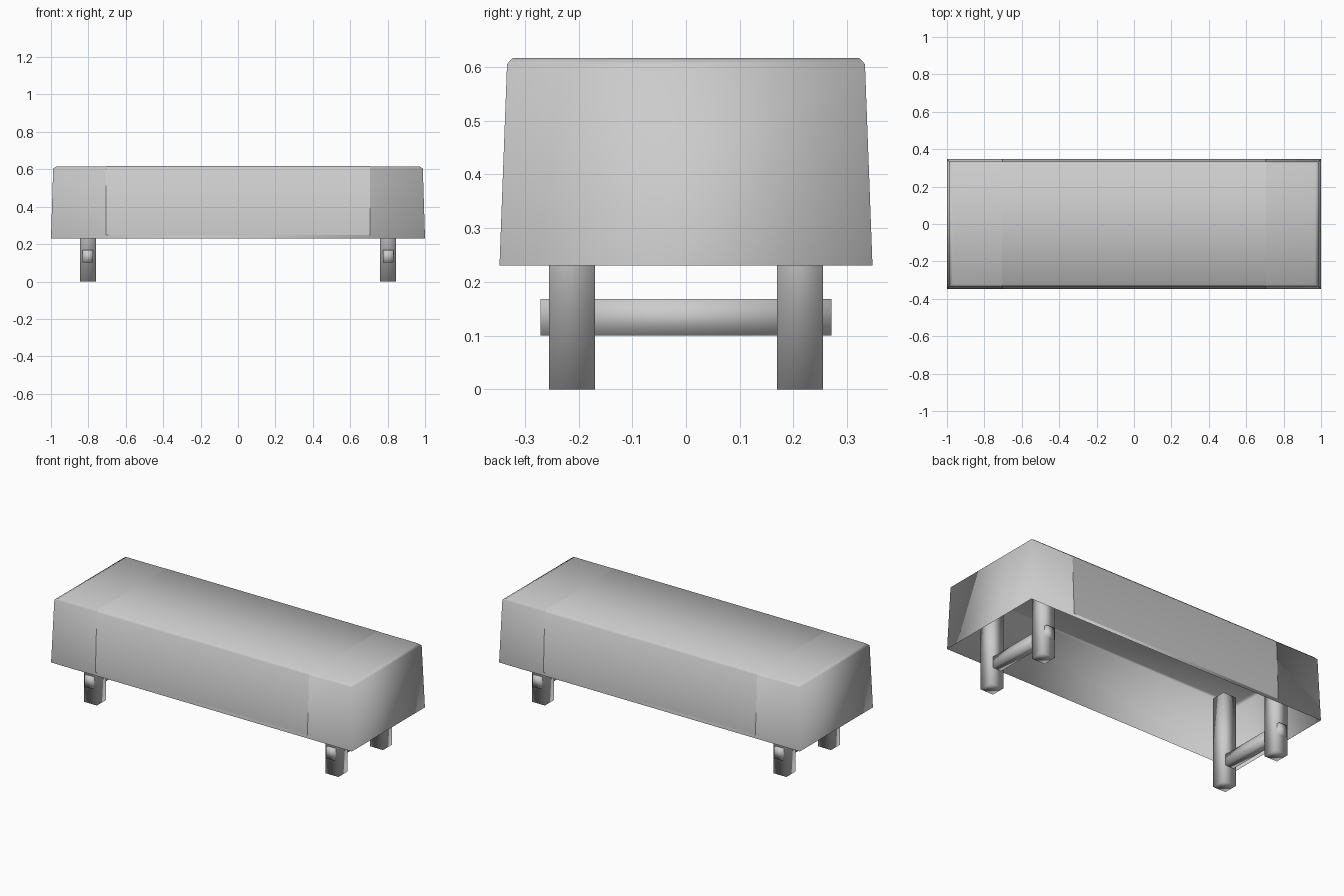
import bpy, bmesh

if "Cube" in bpy.data.objects:
    bpy.data.objects.remove(bpy.data.objects["Cube"])


def finish(name, bm):
    bmesh.ops.recalc_face_normals(bm, faces=bm.faces)
    mesh = bpy.data.meshes.new(name)
    bm.to_mesh(mesh)
    bm.free()
    mesh.shade_smooth()
    obj = bpy.data.objects.new(name, mesh)
    bpy.context.collection.objects.link(obj)
    return obj


def box(name, center, size):
    bm = bmesh.new()
    bmesh.ops.create_cube(bm, size=1)
    for v in bm.verts:
        v.co = [c + s * p for c, s, p in zip(center, size, v.co)]
    return finish(name, bm)


# Cover shell: tapered walls, chamfered rim, flat top, open underneath
bm = bmesh.new()
rings = []
for hx, hy, z in [(1.0, 0.347, 0.23), (0.988, 0.333, 0.605), (0.968, 0.323, 0.616)]:
    rings.append([bm.verts.new((sx * hx, sy * hy, z))
                  for sx, sy in ((-1, -1), (1, -1), (1, 1), (-1, 1))])
for lo, hi in zip(rings, rings[1:]):
    for i in range(4):
        j = (i + 1) % 4
        bm.faces.new((lo[i], lo[j], hi[j], hi[i]))
bm.faces.new(rings[-1])
finish("cover_shell", bm)

# Middle panel: thin sheet folded over the shell between x = -0.7 and 0.7
bm = bmesh.new()
half = [(-0.3475, 0.25), (-0.334, 0.605), (-0.3235, 0.6167)]
profile = half + [(-y, z) for y, z in reversed(half)]
rows = [[bm.verts.new((x, y, z)) for y, z in profile] for x in (-0.705, 0.705)]
for i in range(len(profile) - 1):
    bm.faces.new((rows[0][i], rows[1][i], rows[1][i + 1], rows[0][i + 1]))
panel = finish("middle_panel", bm)
# Make sure the open sheet faces outward
if max(panel.data.polygons, key=lambda p: p.center.z).normal.z < 0:
    panel.data.flip_normals()

# Legs and the crossbar that passes through each pair
for sx, side in ((-1, "left"), (1, "right")):
    for sy, end in ((-1, "front"), (1, "back")):
        box(f"{end}_{side}_leg", (sx * 0.803, sy * 0.212, 0.27), (0.086, 0.086, 0.54))
    box(f"{side}_crossbar", (sx * 0.803, 0, 0.134), (0.055, 0.542, 0.067))
